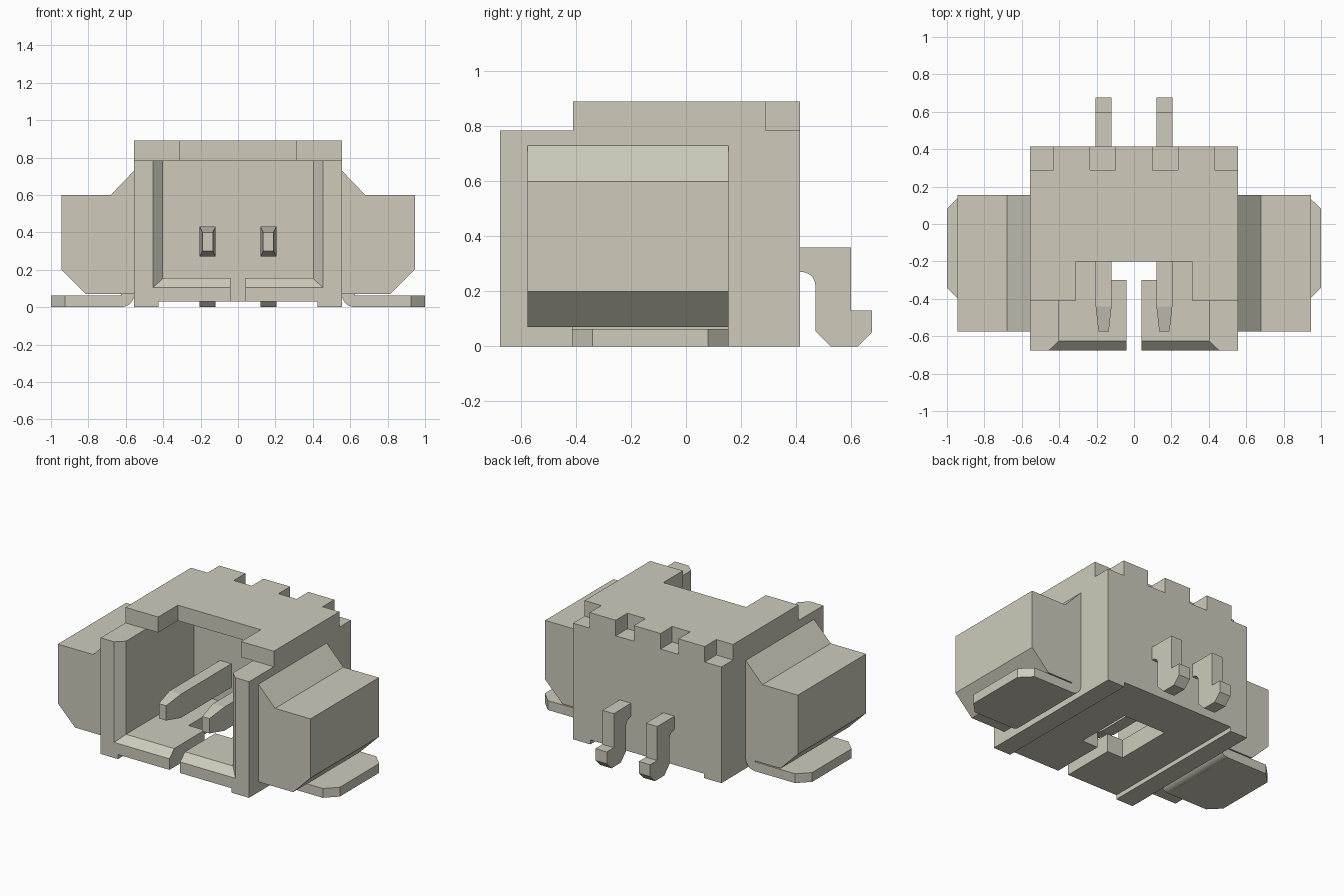
import bpy, bmesh, math

cube = bpy.data.objects.get("Cube")
if cube:
    bpy.data.objects.remove(cube)

ivory = bpy.data.materials.new("warm_ivory")
ivory.use_nodes = True
COLOUR = (0.62, 0.60, 0.50, 1)
ivory.diffuse_color = COLOUR
ivory.node_tree.nodes["Principled BSDF"].inputs["Base Color"].default_value = COLOUR


def loft(name, loop_a, loop_b):
    """Solid between two matching loops of 3D points."""
    bm = bmesh.new()
    a = [bm.verts.new(p) for p in loop_a]
    b = [bm.verts.new(p) for p in loop_b]
    bm.faces.new(a)
    bm.faces.new(b)
    for i in range(len(a)):
        j = (i + 1) % len(a)
        bm.faces.new((a[i], a[j], b[j], b[i]))
    bmesh.ops.recalc_face_normals(bm, faces=bm.faces)
    mesh = bpy.data.meshes.new(name)
    bm.to_mesh(mesh)
    bm.free()
    mesh.materials.append(ivory)
    obj = bpy.data.objects.new(name, mesh)
    bpy.context.collection.objects.link(obj)
    return obj


def prism(name, pts, axis, lo, hi):
    """Extrude a 2D outline along the named axis."""
    place = {"x": lambda p, t: (t, p[0], p[1]),
             "y": lambda p, t: (p[0], t, p[1]),
             "z": lambda p, t: (p[0], p[1], t)}[axis]
    return loft(name, [place(p, lo) for p in pts], [place(p, hi) for p in pts])


def rect(u0, u1, v0, v1):
    return [(u0, v0), (u1, v0), (u1, v1), (u0, v1)]


def box(name, x0, x1, y0, y1, z0, z1):
    return prism(name, rect(x0, x1, y0, y1), "z", z0, z1)


def arc(cx, cz, r, start, end, n=10):
    return [(cx + r * math.cos(math.radians(start + (end - start) * i / n)),
             cz + r * math.sin(math.radians(start + (end - start) * i / n)))
            for i in range(n + 1)]


def section(x0, x1, y, z0, z1):
    return [(u, y, v) for u, v in rect(x0, x1, z0, z1)]


def cut(target, cutter):
    cutter.hide_render = True
    mod = target.modifiers.new("cut", "BOOLEAN")
    mod.operation = "DIFFERENCE"
    mod.solver = "EXACT"
    mod.object = cutter
    bpy.context.view_layer.objects.active = target
    bpy.ops.object.modifier_apply(modifier=mod.name)
    bpy.data.objects.remove(cutter)


def smooth(obj):
    bpy.ops.object.select_all(action="DESELECT")
    obj.select_set(True)
    bpy.context.view_layer.objects.active = obj
    bpy.ops.object.shade_smooth_by_angle(angle=math.radians(30))


W, FRONT, BACK = 0.555, -0.675, 0.415
ROOF_Z, TOP = 0.785, 0.89

# Housing: open-topped shell with bevelled mouth, floor opening, slot and underside groove
housing = box("housing", -W, W, FRONT, BACK, 0, ROOF_Z)
cut(housing, box("cavity_cutter", -0.4, 0.4, -0.8, 0.1, 0.155, 1))
cut(housing, loft("mouth_cutter", section(-0.475, 0.475, -0.695, 0.085, 1),
                  section(-0.4, 0.4, -0.625, 0.155, 1)))
cut(housing, box("groove_cutter", -0.425, 0.425, -1, 1, -0.1, 0.03))
cut(housing, box("opening_cutter", -0.16, 0.16, -0.3, 0.1, -0.1, 0.3))
cut(housing, box("slot_cutter", -0.04, 0.04, -1, -0.25, -0.1, 0.3))

# Roof: front cutout and four rear notches
NOTCH, ROOF_FRONT = 0.29, -0.41
half = [(0.31, -0.2), (0.31, ROOF_FRONT), (W, ROOF_FRONT), (W, NOTCH), (0.43, NOTCH),
        (0.43, BACK), (0.235, BACK), (0.235, NOTCH), (0.1, NOTCH), (0.1, BACK)]
prism("roof", half + [(-x, y) for x, y in reversed(half)], "z", ROOF_Z, TOP)

for side, s in (("left", 1), ("right", -1)):
    # Side wing
    wing = [(W, 0.73), (0.68, 0.6), (0.945, 0.6), (0.945, 0.2), (0.815, 0.07), (W, 0.07)]
    prism(side + "_wing", [(s * x, z) for x, z in wing], "y", -0.575, 0.155)

    # Solder tab with rounded bend and clipped corners
    y0, y1, clip = -0.415, 0.155, 0.075
    plate = [(0.62, y0), (1 - clip, y0), (1, y0 + clip),
             (1, y1 - clip), (1 - clip, y1), (0.62, y1)]
    prism(side + "_tab", [(s * x, y) for x, y in plate], "z", 0, 0.063)
    bend = arc(0.625, 0.07, 0.07, 180, 270) + [(0.625, 0.07)]
    smooth(prism(side + "_tab_bend", [(s * x, z) for x, z in bend], "y", y0, y1))

    # Contact pin: bar, tapered tip and bent tail
    p0, p1 = sorted((s * 0.12, s * 0.205))
    box(side + "_pin", p0, p1, -0.44, 0.15, 0.27, 0.43)
    loft(side + "_pin_tip", section(p0, p1, -0.44, 0.27, 0.43),
         section(p0 + 0.015, p1 - 0.015, -0.575, 0.3, 0.4))
    tail = [(0.4, 0.36), (0.6, 0.36), (0.6, 0.13), (0.675, 0.13), (0.675, 0.05),
            (0.625, 0), (0.525, 0), (0.47, 0.055)]
    tail += arc(0.42, 0.22, 0.05, 0, 90) + [(0.4, 0.27)]
    smooth(prism(side + "_pin_tail", tail, "x", p0, p1))
